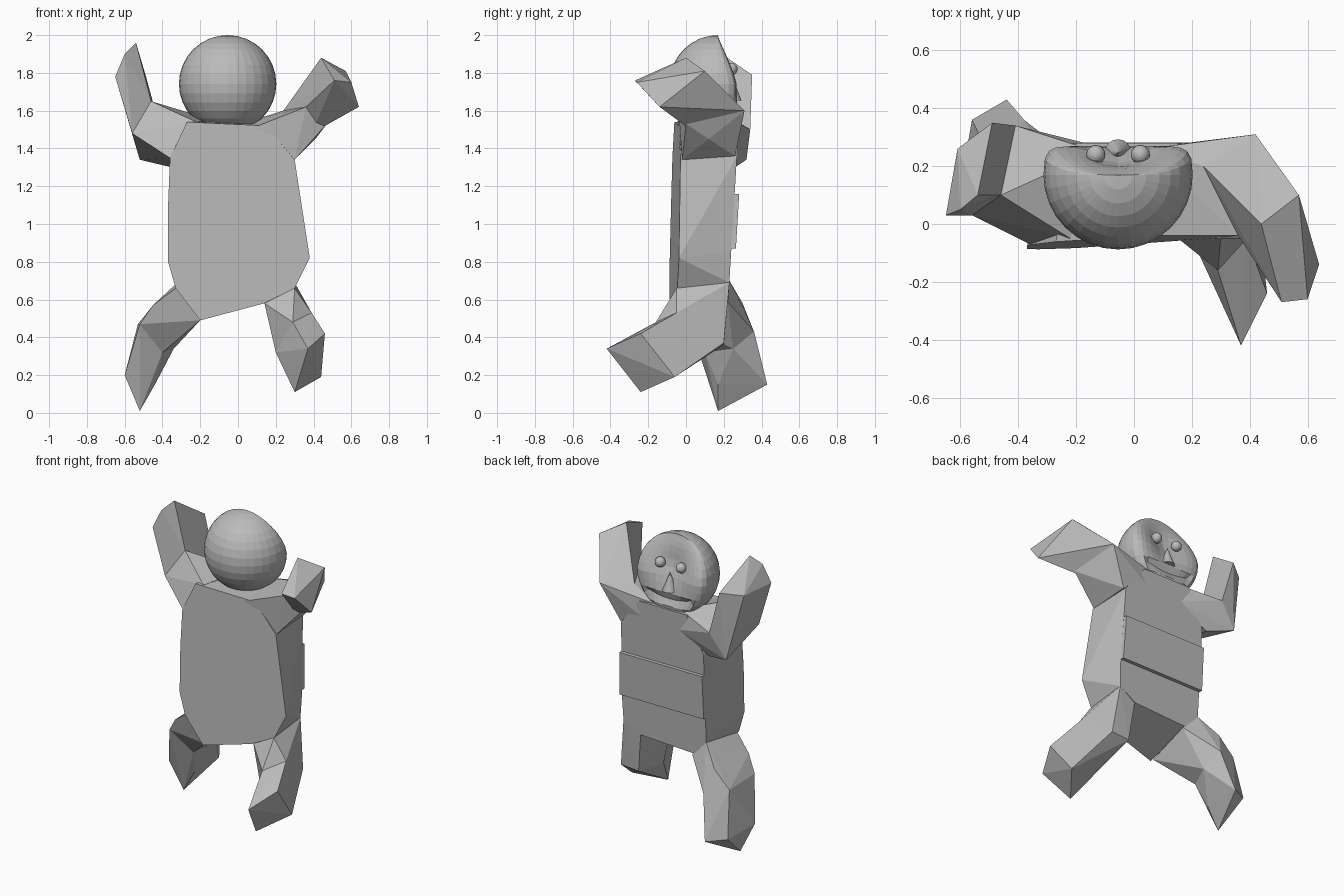
import bpy
import bmesh
import math
from mathutils import Vector, Matrix

if "Cube" in bpy.data.objects:
    bpy.data.objects.remove(bpy.data.objects["Cube"])

# One clay colour for the whole figure
clay = bpy.data.materials.new("clay_grey")
clay.use_nodes = True
colour = (0.5, 0.5, 0.5, 1)
clay.diffuse_color = colour
clay.node_tree.nodes["Principled BSDF"].inputs["Base Color"].default_value = colour


def finish(bm, name):
    """Turn a bmesh into a flat shaded object."""
    bmesh.ops.recalc_face_normals(bm, faces=bm.faces)
    mesh = bpy.data.meshes.new(name)
    bm.to_mesh(mesh)
    bm.free()
    mesh.materials.append(clay)
    obj = bpy.data.objects.new(name, mesh)
    bpy.context.scene.collection.objects.link(obj)
    return obj


def faceted(name, points):
    """Angular solid wrapped around a few corner points."""
    bm = bmesh.new()
    for point in points:
        bm.verts.new(point)
    bmesh.ops.convex_hull(bm, input=bm.verts)
    loose = [v for v in bm.verts if not v.link_faces]
    bmesh.ops.delete(bm, geom=loose, context='VERTS')
    return finish(bm, name)


def front_depth(x, z):
    return -0.055 + 0.065 * x + 0.025 * (z - 1.1)


def back_depth(z):
    return 0.23 + 0.06 * (z - 0.7)


# Torso: broad rounded front outline joined to a narrower back outline
front = [(-.27, 1.54), (.15, 1.52), (.3, 1.34), (.38, .82), (.3, .66),
         (.14, .58), (-.2, .49), (-.33, .66), (-.37, .8), (-.37, 1.1), (-.36, 1.35)]
back = [(-.2, 1.54), (.15, 1.54), (.29, 1.36), (.305, .85), (.3, .69),
        (.18, .62), (-.22, .6), (-.31, .7), (-.315, 1.3)]
torso = [(x, front_depth(x, z), z) for x, z in front]
torso += [(x, back_depth(z), z) for x, z in back]
faceted("torso", torso)

# Raised panel across the face side of the torso
panel = []
for z, left in ((.87, .305), (1.16, .295)):
    for x in (left, -.315):
        panel.append((x, back_depth(z) - .02, z))
        panel.append((x, back_depth(z) + .024, z))
faceted("belly_panel", panel)

# Right arm: upper arm out to the elbow, forearm raised
elbow = [(-.46, .1, 1.65), (-.41, .34, 1.5), (-.52, .32, 1.34), (-.56, .03, 1.48)]
shoulder = [(-.22, -.05, 1.54), (-.13, .25, 1.55), (-.36, -.07, 1.35), (-.35, .26, 1.3),
            (-.13, .27, 1.42)]
hand = [(-.54, .1, 1.96), (-.49, .35, 1.79), (-.61, .26, 1.77),
        (-.65, .03, 1.78), (-.6, .05, 1.9)]
faceted("right_upper_arm", shoulder + elbow)
faceted("right_forearm", elbow + hand)

# Left arm: elbow behind, forearm reaching forward
elbow = [(.42, .31, 1.6), (.39, .05, 1.48), (.24, .2, 1.6), (.36, -.04, 1.62),
         (.47, 0, 1.53)]
shoulder = [(.08, -.04, 1.51), (.05, .26, 1.54), (.3, -.02, 1.34), (.3, .26, 1.36),
            (.1, .27, 1.42), (.41, .12, 1.45)]
hand = [(.51, -.27, 1.76), (.64, -.14, 1.62), (.6, -.26, 1.75), (.44, 0, 1.88),
        (.57, .1, 1.81), (.53, -.05, 1.56)]
faceted("left_upper_arm", shoulder + elbow)
faceted("left_forearm", elbow + hand)

# Right leg: thigh out to the side, shin stretched back
hip = [(-.33, -.07, .66), (-.31, .23, .7), (-.2, -.06, .49), (-.2, .22, .59),
       (-.45, -.02, .57), (-.42, .3, .58)]
knee = [(-.52, .02, .47), (-.53, .3, .47), (-.38, .36, .43), (-.4, .1, .32), (-.34, .25, .34)]
foot = [(-.6, .13, .2), (-.52, .17, .01), (-.56, .36, .17), (-.44, .43, .15), (-.44, .17, .15)]
faceted("right_thigh", hip + knee)
faceted("right_shin", knee + foot)

# Left leg: thigh drops, shin and foot kick forward
hip = [(.14, -.04, .58), (.3, -.05, .66), (.3, .23, .69), (.18, .22, .62)]
knee = [(.21, .2, .36), (.34, .2, .37), (.39, -.05, .53), (.29, -.16, .48), (.2, -.05, .32)]
foot = [(.37, -.42, .34), (.46, -.24, .42), (.44, -.06, .19), (.3, -.24, .11)]
faceted("left_thigh", hip + knee)
faceted("left_shin", knee + foot)

# Head: a ball whose face is sloped at the brow, dished, and creased by a smile
radius = 0.258
centre = Vector((-.055, .17, 1.742))
bm = bmesh.new()
bmesh.ops.create_uvsphere(bm, u_segments=32, v_segments=16, radius=radius)
mouth_height = -radius * math.sin(math.pi * 3 / 16)
for v in bm.verts:
    x, depth, z = v.co
    if depth > 0:
        spread = x ** 2 + (z - .05) ** 2
        rise = 1 - math.exp(-depth / .07)
        brow = 1 - (max(z, 0) / radius) ** 1.3
        dish = .055 * math.exp(-spread / .0144)
        v.co.y = rise * (.11 * brow - dish)
        if abs(z - mouth_height) < .005 and abs(x) < .17:
            v.co.y -= .02
            v.co.z += x ** 2
    v.co += centre
finish(bm, "head")

# Eyes
for side, offset in (("right", -.077), ("left", .077)):
    bm = bmesh.new()
    place = Matrix.Translation((centre.x + offset, .24, 1.82))
    bmesh.ops.create_uvsphere(bm, u_segments=16, v_segments=10, radius=.033, matrix=place)
    finish(bm, side + "_eye")

# Nose: an upright cone set into the face
bm = bmesh.new()
bmesh.ops.create_cone(bm, cap_ends=True, segments=16, radius1=.046, radius2=0, depth=.12,
                      matrix=Matrix.Translation((centre.x, .247, 1.715)))
finish(bm, "nose")
